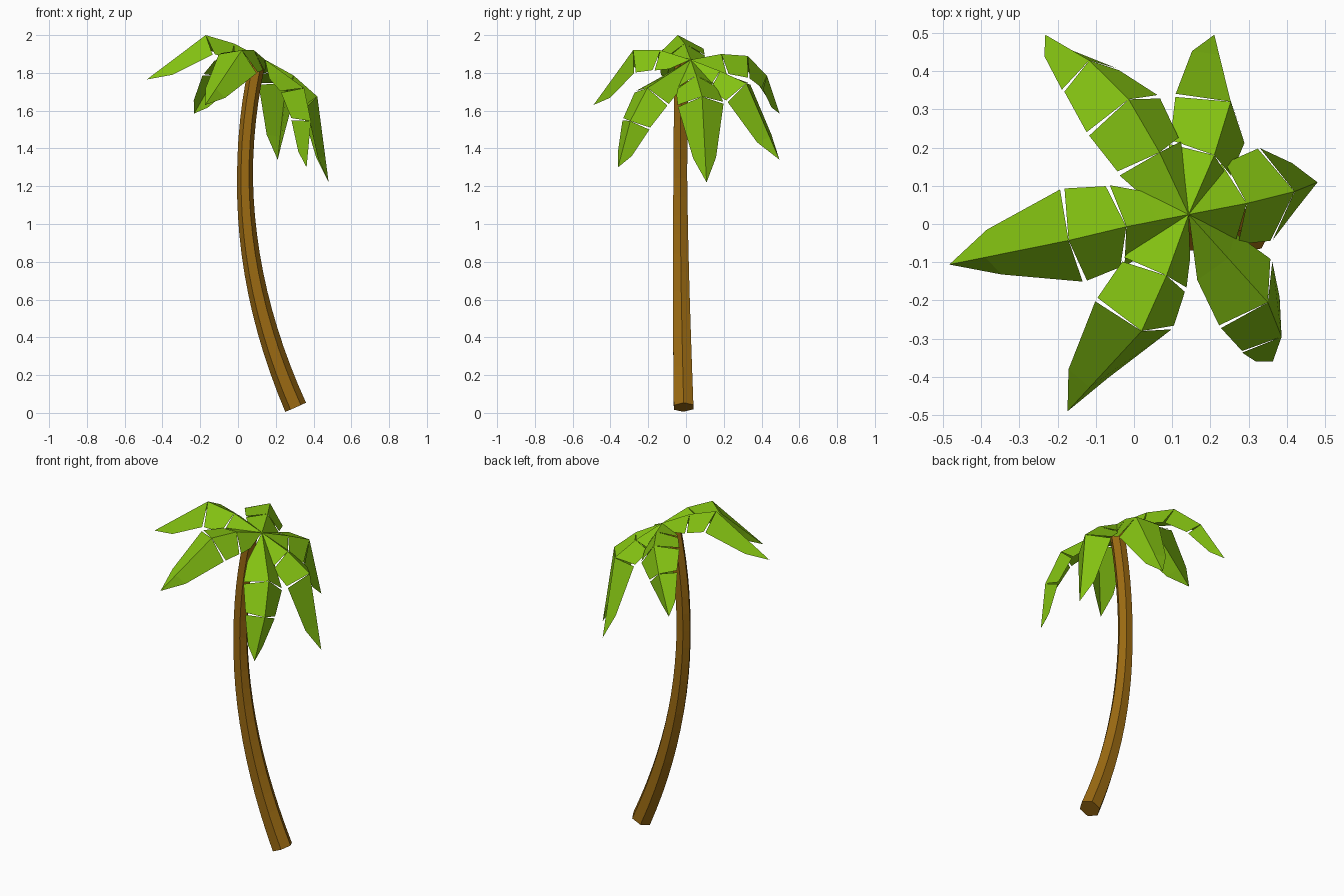
import bpy, bmesh
from math import sin, cos, radians, pi
from mathutils import Vector as V

if "Cube" in bpy.data.objects:
    bpy.data.objects.remove(bpy.data.objects["Cube"])


def material(name, rgb):
    m = bpy.data.materials.new(name)
    m.use_nodes = True
    col = (*rgb, 1)
    m.diffuse_color = col
    bsdf = m.node_tree.nodes["Principled BSDF"]
    bsdf.inputs["Base Color"].default_value = col
    bsdf.inputs["Roughness"].default_value = 0.9
    return m


green = material("leaf green", (0.23, 0.54, 0.006))
brown = material("trunk brown", (0.33, 0.145, 0.006))


def finish(bm, name, mat):
    mesh = bpy.data.meshes.new(name)
    bm.to_mesh(mesh)
    bm.free()
    mesh.materials.append(mat)
    obj = bpy.data.objects.new(name, mesh)
    bpy.context.collection.objects.link(obj)
    return obj


# Trunk: a six-sided tapering tube that leans and bends back
def trunk_centre(z):
    x = 0.037 + 0.268 * ((z - 1.25) / 1.22) ** 2
    y = -0.012 - 0.018 * sin(min(z / 1.2, 1.5) * pi / 2)
    return V((x, y, z))


def build_trunk(rings=18, bottom=0.03, top=1.85):
    bm = bmesh.new()
    loops = []
    for i in range(rings + 1):
        t = i / rings
        z = bottom + (top - bottom) * t
        c = trunk_centre(z)
        axis = (trunk_centre(z + 0.01) - trunk_centre(z - 0.01)).normalized()
        across = V((0, 1, 0)).cross(axis).normalized()
        deep = axis.cross(across)
        r = 0.06 - 0.018 * min(1, t * 1.5)
        loops.append([bm.verts.new(c + r * (cos(k * pi / 3) * across
                                            + sin(k * pi / 3) * deep))
                      for k in range(6)])
    for a, b in zip(loops, loops[1:]):
        for k in range(6):
            n = (k + 1) % 6
            bm.faces.new((a[k], a[n], b[n], b[k]))
    bm.faces.new(loops[0][::-1])
    bm.faces.new(loops[-1])
    finish(bm, "trunk", brown)


# Leaves: ridged strips, folded at each kink with narrow notches between
CROWN = V((0.143, 0.025, 1.87))
LEAN = V((sin(radians(27)), 0, cos(radians(27))))
DROP, GAP, SHOULDER = 0.72, 0.006, 0.7


def build_leaf(name, ribs, widths):
    rib = [CROWN] + [V(p) for p in ribs]
    dirs = [(b - a).normalized() for a, b in zip(rib, rib[1:])]
    last = len(dirs) - 1
    bm = bmesh.new()

    def row(point, tangent, width, shift=0):
        """Left edge, ridge and right edge of one cross-section."""
        if width == 0:
            return [bm.verts.new(point)] * 3
        side = tangent.cross(LEAN).normalized()
        normal = side.cross(tangent)
        base = point - normal * width * DROP + tangent * shift
        return [bm.verts.new(p) for p in
                (base - side * width, point, base + side * width)]

    for i, d in enumerate(dirs):
        a, b = rib[i], rib[i + 1]
        rows = []
        if i == 0:
            rows.append(row(a, d, 0))
            rows.append(row(a.lerp(b, 0.5), d, widths[0] * 0.72))
        else:
            rows.append(row(a, (dirs[i - 1] + d).normalized(), widths[i - 1], GAP))
        if i == last:
            rows.append(row(a.lerp(b, SHOULDER), d, widths[-1] * 0.5))
            rows.append(row(b, d, 0))
        else:
            rows.append(row(b, (d + dirs[i + 1]).normalized(), widths[i], -GAP))
        for p, q in zip(rows, rows[1:]):
            for k in (0, 1):
                ring = list(dict.fromkeys((p[k], p[k + 1], q[k + 1], q[k])))
                bm.faces.new(ring)
    bmesh.ops.recalc_face_normals(bm, faces=bm.faces)
    bm.normal_update()
    for f in bm.faces:
        if f.normal.dot(LEAN) < 0:
            f.normal_flip()
    finish(bm, name, green)


build_trunk()
build_leaf("leaf_right", [(-0.02, -0.007, 1.955), (-0.171, -0.043, 2.0),
                          (-0.483, -0.106, 1.765)], [0.108, 0.125])
build_leaf("leaf_back_right", [(0.067, 0.187, 1.90), (-0.014, 0.326, 1.89),
                               (-0.117, 0.428, 1.786), (-0.232, 0.495, 1.585)],
           [0.1, 0.115, 0.085])
build_leaf("leaf_back_left", [(0.21, 0.18, 1.81), (0.253, 0.32, 1.745),
                              (0.21, 0.495, 1.34)], [0.1, 0.118])
build_leaf("leaf_left", [(0.295, 0.054, 1.786), (0.42, 0.085, 1.675),
                         (0.48, 0.109, 1.22)], [0.108, 0.122])
build_leaf("leaf_front_left", [(0.35, -0.205, 1.72), (0.386, -0.295, 1.545),
                               (0.363, -0.36, 1.30)], [0.115, 0.09])
build_leaf("leaf_front_right", [(0.085, -0.135, 1.92), (0.02, -0.28, 1.92),
                                (-0.174, -0.49, 1.63)], [0.1, 0.118])
